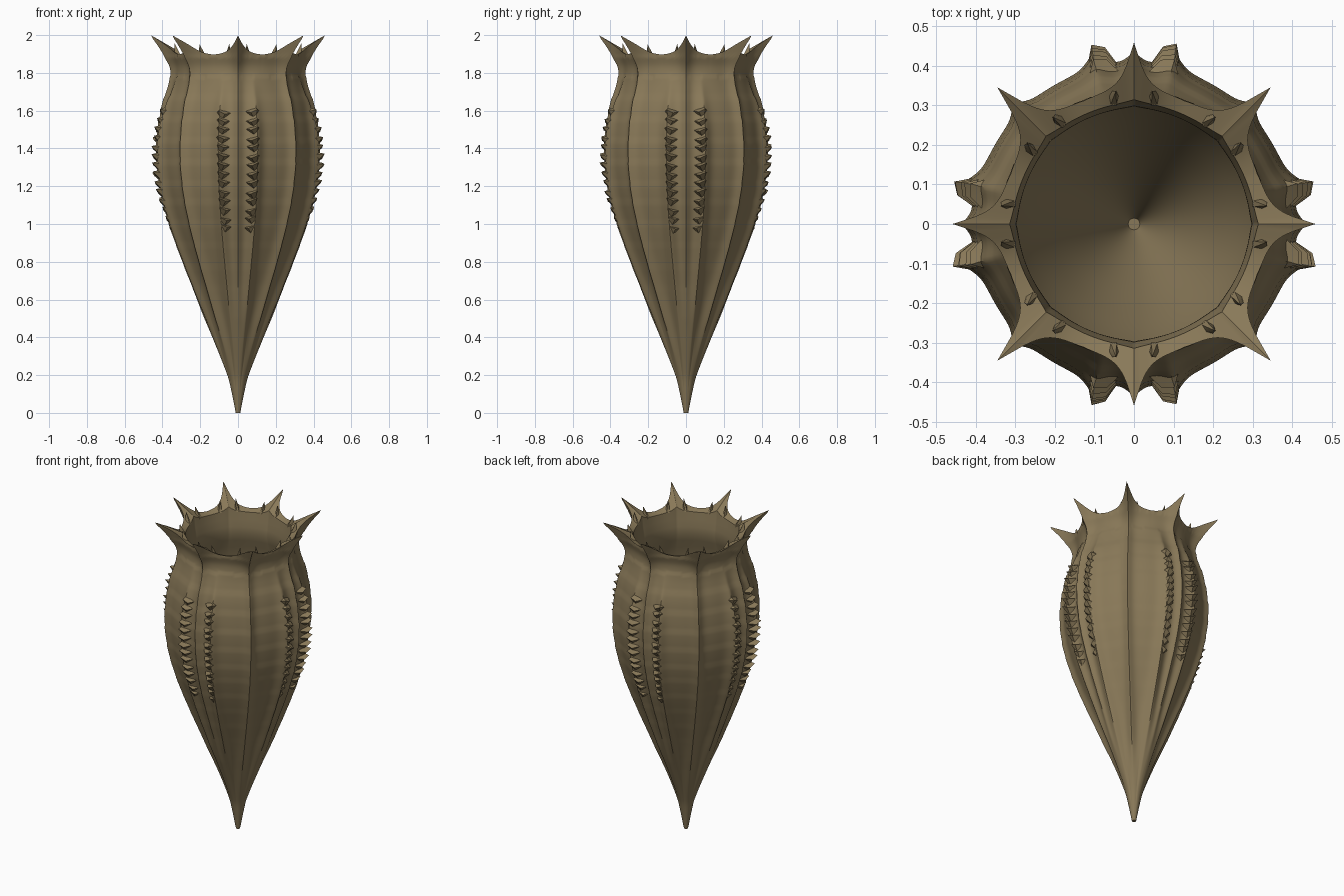
import bpy, bmesh, math, random
from math import sin, cos, pi, exp, radians
from mathutils import Vector

random.seed(4)
if "Cube" in bpy.data.objects:
    bpy.data.objects.remove(bpy.data.objects["Cube"], do_unlink=True)

mat = bpy.data.materials.new("olive_brown_shell")
mat.use_nodes = True
COLOUR = (0.25, 0.19, 0.098, 1)
mat.diffuse_color = COLOUR
bsdf = mat.node_tree.nodes["Principled BSDF"]
bsdf.inputs["Base Color"].default_value = COLOUR
bsdf.inputs["Roughness"].default_value = 0.8

SEGS = 288
SERRATED = 13.75      # degrees from each cardinal rib to its toothed ribs
PROFILE = [(0, .012), (.1, .02), (.2, .034), (.4, .1), (.6, .18), (.8, .262),
           (1, .335), (1.2, .386), (1.4, .402), (1.6, .378), (1.75, .335),
           (1.83, .322), (1.9, .335), (2.05, .345)]


def body_radius(z):
    """Smooth interpolation of the silhouette."""
    pts = PROFILE
    i = max(k for k in range(len(pts) - 1) if pts[k][0] <= max(z, 0))
    p0, p1, p2 = pts[max(i - 1, 0)], pts[i], pts[i + 1]
    p3 = pts[min(i + 2, len(pts) - 1)]
    h = p2[0] - p1[0]
    t = (z - p1[0]) / h
    m1 = (p2[1] - p0[1]) / (p2[0] - p0[0]) * h
    m2 = (p3[1] - p1[1]) / (p3[0] - p1[0]) * h
    return ((2*t**3 - 3*t*t + 1) * p1[1] + (t**3 - 2*t*t + t) * m1
            + (3*t*t - 2*t**3) * p2[1] + (t**3 - t*t) * m2)


def clamp(v):
    return max(0.0, min(1.0, v))


def gap(angle, step):
    """Angle in radians to the nearest multiple of step degrees."""
    s = radians(step)
    a = angle % s
    return min(a, s - a)


def spike(angle):
    return exp(-gap(angle, 45) * 0.36 / 0.038)


def rim_height(angle):
    return 1.895 + 0.103 * spike(angle)


def outer_radius(angle, z):
    r = body_radius(z)
    rib = 0.03 * clamp(z / 0.5) * exp(-(gap(angle, 45) * r / 0.024) ** 1.3)
    d = abs(gap(angle, 90) - radians(SERRATED)) * r
    fade = clamp(z / 0.6) * clamp((1.8 - z) / 0.3)
    serrated = 0.036 * fade * exp(-(d / 0.03) ** 1.4)
    diagonal = gap(angle + pi / 4, 90) < radians(22)
    flare = (0.135 if diagonal else 0.105) * spike(angle) * clamp((z - 1.72) / 0.27) ** 2
    growth = 0.004 * clamp(z - 0.5) * ((z * 9) % 1)
    return r + rib * clamp((2.1 - z) / 0.4) + serrated + flare + growth


def inner_radius(angle, z):
    r = body_radius(z) - 0.045
    if z > 1.55:
        r = max(r, 0.285 + 0.02 * clamp((z - 1.75) / 0.15))
    return max(r, 0.012) + 0.012 * spike(angle) * clamp((z - 1.6) / 0.3)


def finish(bm, name, angle=35):
    bmesh.ops.recalc_face_normals(bm, faces=bm.faces)
    mesh = bpy.data.meshes.new(name)
    bm.to_mesh(mesh)
    bm.free()
    mesh.materials.append(mat)
    ob = bpy.data.objects.new(name, mesh)
    bpy.context.collection.objects.link(ob)
    bpy.ops.object.select_all(action="DESELECT")
    ob.select_set(True)
    bpy.context.view_layer.objects.active = ob
    bpy.ops.object.shade_smooth_by_angle(angle=radians(angle))
    return ob


# Hollow ribbed shell: outer wall, flared spiked rim, inner wall
bm = bmesh.new()
angles = [2 * pi * i / SEGS for i in range(SEGS)]
rings = []


def add_ring(points):
    rings.append([bm.verts.new((r * cos(a), r * sin(a), z))
                  for a, (r, z) in zip(angles, points)])


for k in range(91):
    z = 1.72 * k / 90
    add_ring([(outer_radius(a, z), z) for a in angles])
for k in range(1, 17):
    heights = [1.72 + (rim_height(a) - 1.72) * k / 16 for a in angles]
    add_ring([(outer_radius(a, z), z) for a, z in zip(angles, heights)])
for k in range(36):
    z = 1.885 - 1.6 * k / 35
    add_ring([(inner_radius(a, z), z + 0.03 * spike(a) * (k == 0)) for a in angles])
for low, high in zip(rings, rings[1:]):
    for i in range(SEGS):
        j = (i + 1) % SEGS
        bm.faces.new((low[i], low[j], high[j], high[i]))
bm.faces.new(rings[0])
bm.faces.new(rings[-1])
finish(bm, "ribbed_shell")


def polar(angle, tangent, radial, z):
    """Point in the frame of a rib at the given angle."""
    out = Vector((cos(angle), sin(angle), 0))
    side = Vector((-sin(angle), cos(angle), 0))
    return out * radial + side * tangent + Vector((0, 0, z))


# Overlapping scale teeth along the eight serrated ribs
bm = bmesh.new()
for quarter in range(4):
    for side in (-1, 1):
        for n in range(14):
            z = 0.97 + n * 0.047 + random.uniform(-.006, .006)
            size = (0.35 + 0.65 * sin(pi * (n + 1) / 15)) * random.uniform(.85, 1.1)
            r = body_radius(z)
            a = quarter * pi / 2
            c = r * sin(radians(SERRATED))
            root = r * cos(radians(SERRATED))
            shape = [(c - .055, root + .012, .012), (c, root + .004, .036),
                     (c + .026, root - .012, .012), (c, root + .01, -.036),
                     (c - .022, root + .03 + .03 * size, .006),
                     (c + .012, root + .024 + .044 * size, .022)]
            v = [bm.verts.new(polar(a, side * t, rad, z + dz)) for t, rad, dz in shape]
            for f in ((0, 1, 4), (1, 5, 4), (1, 2, 5), (2, 3, 5),
                      (3, 4, 5), (3, 0, 4), (0, 3, 2, 1)):
                bm.faces.new([v[i] for i in f])
finish(bm, "rib_teeth", 50)

# Small paired knobs on the inside of every rim spike
bm = bmesh.new()
for k in range(8):
    for side in (-1, 1):
        a = k * pi / 4
        base = [bm.verts.new(polar(a, side * .052 + .016 * cos(q * pi / 3),
                                   .318 + .022 * sin(q * pi / 3), 1.885))
                for q in range(6)]
        tip = bm.verts.new(polar(a, side * .046, .335, 1.955))
        for q in range(6):
            bm.faces.new((base[q], base[(q + 1) % 6], tip))
        bm.faces.new(base)
finish(bm, "rim_knobs", 60)
